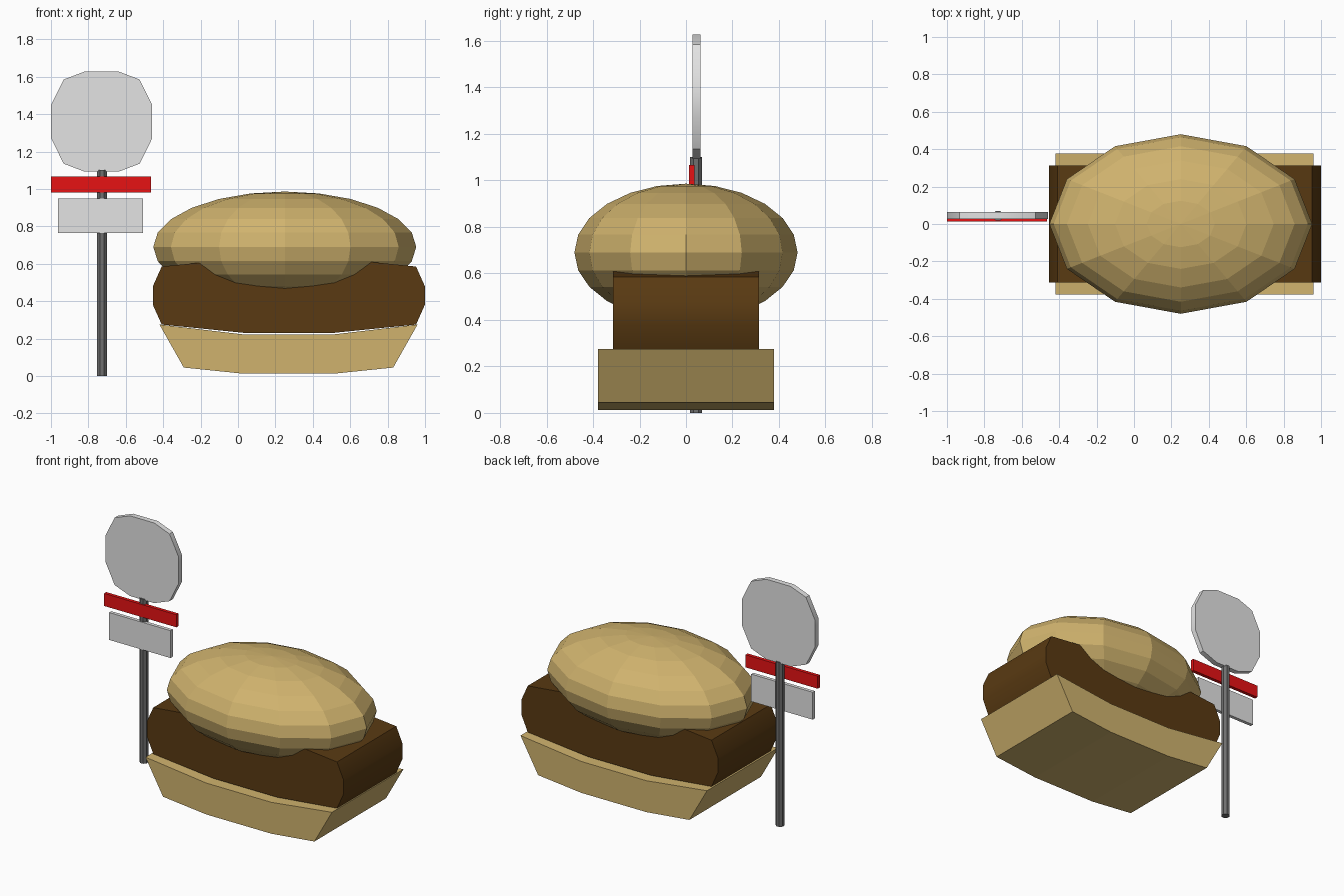
import bpy, bmesh, math
from mathutils import Matrix

cube = bpy.data.objects.get("Cube")
if cube:
    bpy.data.objects.remove(cube, do_unlink=True)


def material(name, r, g, b):
    m = bpy.data.materials.new(name)
    m.use_nodes = True
    m.diffuse_color = (r, g, b, 1)
    m.node_tree.nodes["Principled BSDF"].inputs["Base Color"].default_value = (r, g, b, 1)
    return m


BREAD = material("bread tan", 0.63, 0.45, 0.155)
MEAT = material("meat brown", 0.10, 0.042, 0.006)
METAL = material("pole grey", 0.16, 0.16, 0.16)
BOARD = material("board light grey", 0.77, 0.77, 0.77)
RED = material("sign red", 0.80, 0.006, 0.007)


def add_object(name, bm, mat, smooth=False):
    bmesh.ops.recalc_face_normals(bm, faces=bm.faces)
    mesh = bpy.data.meshes.new(name)
    bm.to_mesh(mesh)
    bm.free()
    mesh.materials.append(mat)
    obj = bpy.data.objects.new(name, mesh)
    bpy.context.collection.objects.link(obj)
    if smooth:
        bpy.ops.object.select_all(action="DESELECT")
        obj.select_set(True)
        bpy.context.view_layer.objects.active = obj
        bpy.ops.object.shade_smooth_by_angle(angle=math.radians(30))
    return obj


def extrude_profile(name, points, y0, y1, mat, smooth=False):
    """Extrude an x-z outline from y0 to y1."""
    bm = bmesh.new()
    front = [bm.verts.new((x, y0, z)) for x, z in points]
    back = [bm.verts.new((x, y1, z)) for x, z in points]
    n = len(points)
    bm.faces.new(front)
    bm.faces.new(back[::-1])
    for i in range(n):
        j = (i + 1) % n
        bm.faces.new((front[i], back[i], back[j], front[j]))
    return add_object(name, bm, mat, smooth)


def board(name, x0, x1, z0, z1, y0, y1, mat):
    return extrude_profile(name, [(x0, z0), (x1, z0), (x1, z1), (x0, z1)], y0, y1, mat)


def mirrored_outline(cx, cz, quarter):
    """Complete a quarter outline (from right side up to the top) about its centre."""
    half = quarter + [(-x, z) for x, z in reversed(quarter)]
    full = half + [(-x, -z) for x, z in half]
    return [(cx + x, cz + z) for x, z in full]


# Bottom bun: shallow cradle with a sagging top
extrude_profile("bottom_bun", [
    (-0.42, 0.275), (-0.29, 0.045), (0.03, 0.012), (0.51, 0.012),
    (0.83, 0.045), (0.96, 0.275), (0.51, 0.222), (0.03, 0.222)],
    -0.378, 0.378, BREAD)

# Meat: bulging slab
extrude_profile("meat_patty", mirrored_outline(
    0.272, 0.43, [(0.727, 0.05), (0.68, 0.155), (0.235, 0.2)]),
    -0.313, 0.313, MEAT, True)

# Top bun: faceted ellipsoid
bm = bmesh.new()
bmesh.ops.create_uvsphere(bm, u_segments=12, v_segments=12, radius=1,
                          matrix=Matrix.Translation((0.25, 0, 0.69))
                          @ Matrix.Diagonal((0.703, 0.48, 0.296, 1)))
add_object("top_bun", bm, BREAD)

# Sign pole
bm = bmesh.new()
bmesh.ops.create_cone(bm, cap_ends=True, segments=8, radius1=0.028, radius2=0.028,
                      depth=1.1, matrix=Matrix.Translation((-0.727, 0.044, 0.55))
                      @ Matrix.Rotation(math.pi / 8, 4, "Z"))
add_object("sign_pole", bm, METAL)

# Sign boards
extrude_profile("round_sign", mirrored_outline(
    -0.729, 1.36, [(0.27, 0.09), (0.203, 0.225), (0.09, 0.268)]),
    0.027, 0.063, BOARD, True)
board("red_sign", -1.0, -0.465, 0.982, 1.066, 0.013, 0.036, RED)
board("lower_sign", -0.963, -0.508, 0.765, 0.948, 0.013, 0.036, BOARD)
